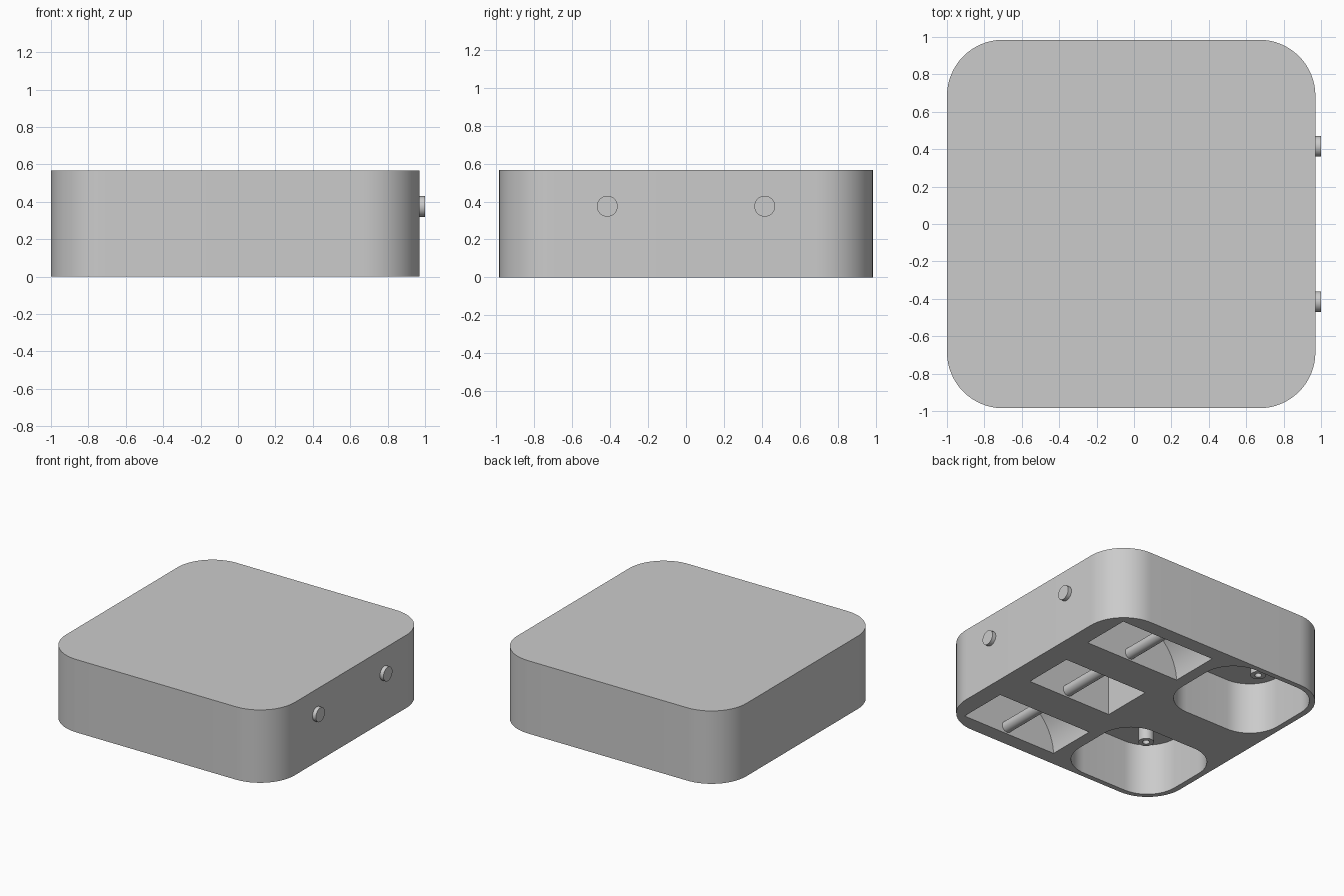
import bpy, bmesh, math
from mathutils import Matrix, Vector

old = bpy.data.objects.get("Cube")
if old:
    bpy.data.objects.remove(old, do_unlink=True)

GREY = (0.6, 0.6, 0.6, 1.0)
mat = bpy.data.materials.new("light_grey_plastic")
mat.use_nodes = True
mat.diffuse_color = GREY
mat.node_tree.nodes["Principled BSDF"].inputs["Base Color"].default_value = GREY

HEIGHT = 0.567
CEILING = 0.4


def make_object(name, bm):
    bmesh.ops.recalc_face_normals(bm, faces=bm.faces)
    mesh = bpy.data.meshes.new(name)
    bm.to_mesh(mesh)
    bm.free()
    mesh.materials.append(mat)
    obj = bpy.data.objects.new(name, mesh)
    bpy.context.collection.objects.link(obj)
    return obj


def rounded_block(name, x, y, z, radius=0.0, steps=16):
    """Upright block over the ranges x, y, z with rounded vertical corners."""
    bm = bmesh.new()
    ring = []
    corners = ((x[1], y[1], -1, -1), (x[0], y[1], 1, -1), (x[0], y[0], 1, 1), (x[1], y[0], -1, 1))
    for i, (cx, cy, sx, sy) in enumerate(corners):
        if radius == 0:
            ring.append(bm.verts.new((cx, cy, z[0])))
            continue
        for k in range(steps + 1):
            a = math.pi / 2 * (i + k / steps)
            ring.append(bm.verts.new((cx + radius * (sx + math.cos(a)),
                                      cy + radius * (sy + math.sin(a)), z[0])))
    base = bm.faces.new(ring)
    ext = bmesh.ops.extrude_face_region(bm, geom=[base], use_keep_orig=True)
    top = [v for v in ext["geom"] if isinstance(v, bmesh.types.BMVert)]
    bmesh.ops.translate(bm, verts=top, vec=(0, 0, z[1] - z[0]))
    return make_object(name, bm)


def rod(name, start, end, radius, segments=32):
    """Cylinder between two points."""
    start, end = Vector(start), Vector(end)
    turn = (end - start).to_track_quat("Z", "Y").to_matrix().to_4x4()
    bm = bmesh.new()
    bmesh.ops.create_cone(bm, cap_ends=True, segments=segments, radius1=radius, radius2=radius,
                          depth=(end - start).length,
                          matrix=Matrix.Translation((start + end) / 2) @ turn)
    return make_object(name, bm)


def carve(target, cutter):
    cutter.hide_render = True
    mod = target.modifiers.new("cut", "BOOLEAN")
    mod.operation = "DIFFERENCE"
    mod.solver = "EXACT"
    mod.object = cutter
    bpy.context.view_layer.objects.active = target
    bpy.ops.object.modifier_apply(modifier=mod.name)
    bpy.data.objects.remove(cutter, do_unlink=True)


# Main housing
body = rounded_block("housing", (-1, 0.97), (-0.985, 0.985), (0, HEIGHT), 0.3)
parts = [body]

# Middle box-shaped well and its pin
carve(body, rounded_block("cutter", (0.065, 0.79), (-0.2, 0.2), (-0.1, CEILING)))
parts.append(rod("middle_pin", (0.44, -0.21, 0.055), (0.44, 0.21, 0.055), 0.043))

for side, s in (("left", 1), ("right", -1)):
    # Arched outer wells, each crossed by a pin
    carve(body, rod("cutter", (0.42, s * 0.48, -0.02), (0.42, s * 0.87, -0.02), 0.41, 64))
    parts.append(rod(side + "_pin", (0.44, s * 0.47, 0.055), (0.44, s * 0.88, 0.055), 0.043))

    # Large rounded pocket with a hollow screw post
    ys = sorted((s * 0.18, s * 0.945))
    carve(body, rounded_block("cutter", (-0.955, -0.08), ys, (-0.1, CEILING), 0.25))
    post = rod(side + "_screw_post", (-0.627, s * 0.615, 0.215), (-0.627, s * 0.615, CEILING + 0.02), 0.055)
    carve(post, rod("cutter", (-0.627, s * 0.615, 0.1), (-0.627, s * 0.615, 0.37), 0.025))
    parts.append(post)

    # Round button on the side wall
    parts.append(rod(side + "_button", (0.95, s * 0.415, 0.375), (1.0, s * 0.415, 0.375), 0.055))

# Smooth the curved walls, keep the edges crisp
bpy.ops.object.select_all(action="DESELECT")
for obj in parts:
    obj.select_set(True)
bpy.context.view_layer.objects.active = body
bpy.ops.object.shade_smooth_by_angle(angle=math.radians(30))
